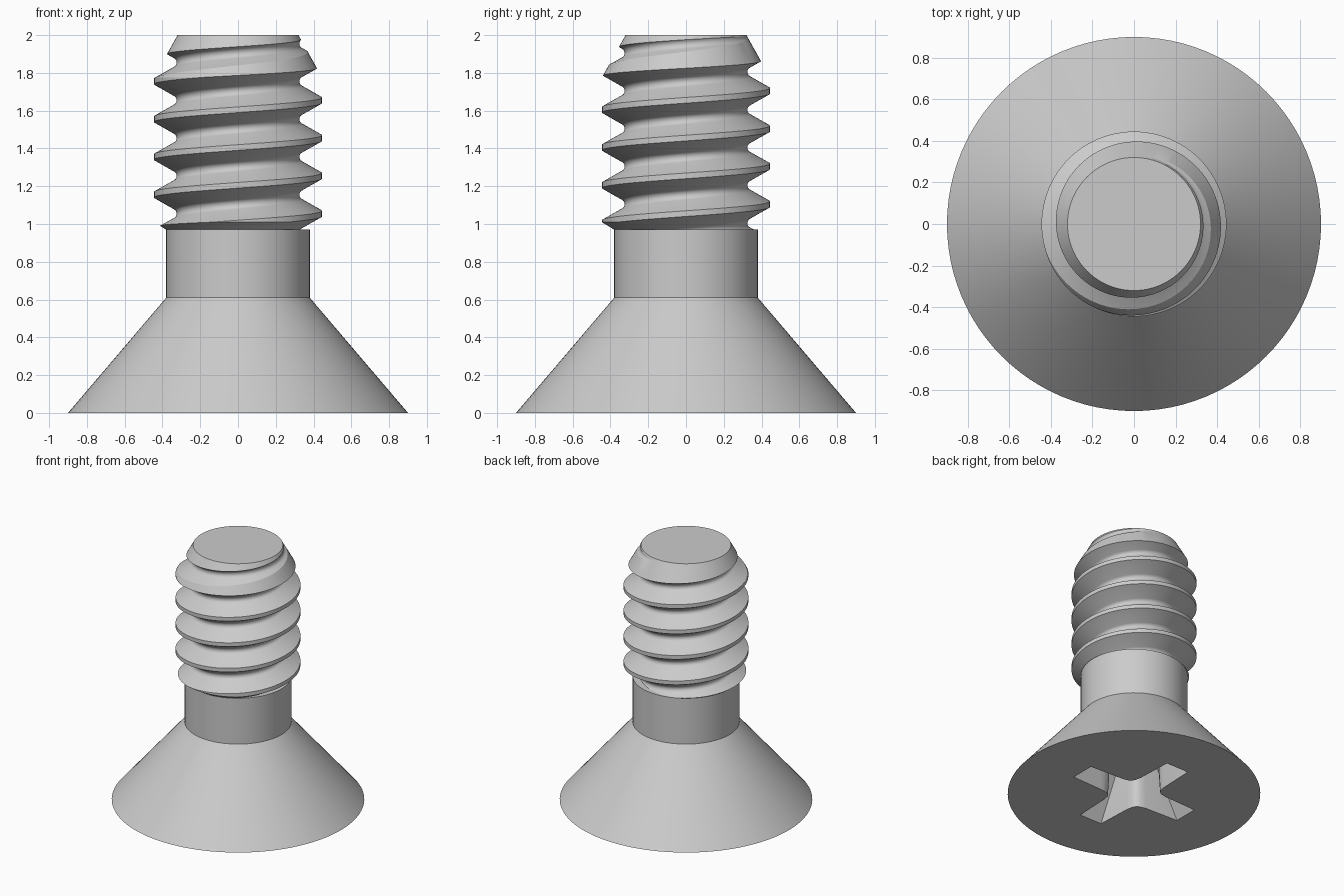
import bpy
import bmesh
from math import cos, sin, radians, tau
from mathutils import Vector

cube = bpy.data.objects.get("Cube")
if cube:
    bpy.data.objects.remove(cube, do_unlink=True)

SEGMENTS = 96
PITCH = 0.2

steel = bpy.data.materials.new("grey steel")
steel.use_nodes = True
GREY = (0.6, 0.6, 0.6, 1.0)
steel.diffuse_color = GREY
steel.node_tree.nodes["Principled BSDF"].inputs["Base Color"].default_value = GREY


def finish(bm, name):
    """Turn a bmesh into a named object with the steel material."""
    bmesh.ops.recalc_face_normals(bm, faces=bm.faces)
    mesh = bpy.data.meshes.new(name)
    bm.to_mesh(mesh)
    bm.free()
    mesh.materials.append(steel)
    obj = bpy.data.objects.new(name, mesh)
    bpy.context.collection.objects.link(obj)
    return obj


def loft(rings, name):
    """Skin a stack of equal point rings and cap both ends."""
    bm = bmesh.new()
    rows = [[bm.verts.new(p) for p in ring] for ring in rings]
    count = len(rows[0])
    for low, high in zip(rows, rows[1:]):
        for i in range(count):
            j = (i + 1) % count
            bm.faces.new((low[i], low[j], high[j], high[i]))
    bm.faces.new(rows[0])
    bm.faces.new(rows[-1])
    return finish(bm, name)


def lathe(profile, name):
    angles = [tau * i / SEGMENTS for i in range(SEGMENTS)]
    return loft([[(r * cos(a), r * sin(a), z) for a in angles] for r, z in profile], name)


def select_only(obj):
    bpy.ops.object.select_all(action="DESELECT")
    obj.select_set(True)
    bpy.context.view_layer.objects.active = obj


def boolean(obj, cutter, operation):
    cutter.hide_render = True
    mod = obj.modifiers.new("cut", "BOOLEAN")
    mod.operation, mod.object, mod.solver = operation, cutter, "EXACT"
    select_only(obj)
    bpy.ops.object.modifier_apply(modifier=mod.name)
    bpy.data.objects.remove(cutter, do_unlink=True)


def recess_ring(z):
    """Cross outline whose arms shorten with depth."""
    s = 1 - 0.3 * z
    arm = [(0.48 - 0.55 * z, -0.096 * s), (0.48 - 0.55 * z, 0.096 * s),
           (0.2 * s, 0.108 * s), (0.155 * s, 0.117 * s),
           (0.132 * s, 0.132 * s), (0.117 * s, 0.155 * s), (0.108 * s, 0.2 * s)]
    return [(x * cos(q) - y * sin(q), x * sin(q) + y * cos(q), z)
            for q in (0, tau / 4, tau / 2, tau * 3 / 4) for x, y in arm]


def helical_rod():
    """Sweep one thread pitch up a helix and close both ends."""
    root, fillet, start, turns = 0.325, 0.03, 0.655, 8
    arc = [(root + fillet * (1 - cos(radians(a))), PITCH / 2 - fillet * sin(radians(a)))
           for a in range(0, 61, 15)]
    upper = [(0.445, 0.015)] + arc[::-1]
    profile = [(r, -z) for r, z in reversed(upper)] + upper
    bm = bmesh.new()
    verts = [bm.verts.new((r, 0, start + z)) for r, z in profile]
    edges = [bm.edges.new(pair) for pair in zip(verts, verts[1:])]
    bmesh.ops.spin(bm, geom=verts + edges, axis=(0, 0, 1), cent=(0, 0, 0),
                   dvec=Vector((0, 0, PITCH / SEGMENTS)), angle=tau * turns,
                   steps=SEGMENTS * turns)
    bmesh.ops.remove_doubles(bm, verts=bm.verts, dist=0.0005)
    rim = [e for e in bm.edges if e.is_boundary]
    bottom, top = bm.verts.new((0, 0, 0.4)), bm.verts.new((0, 0, 2.6))
    for e in rim:
        a, b = e.verts
        bm.faces.new((a, b, bottom if a.co.z < 1.4 else top))
    return finish(bm, "thread")


# Countersunk head with cross recess
head = lathe([(0.9, 0), (0.38, 0.61)], "head")
boolean(head, loft([recess_ring(-0.05), recess_ring(0.4)], "recess_cutter"), "DIFFERENCE")

# Plain shank
shank = lathe([(0.38, 0.61), (0.38, 0.97)], "shank")

# Thread trimmed by a chamfered envelope
thread = helical_rod()
envelope = lathe([(0.365, 0.96), (0.38, 0.97), (0.47, 1.025), (0.47, 1.732), (0.32, 2)],
                 "thread_envelope")
boolean(thread, envelope, "INTERSECT")

for part in (head, shank, thread):
    select_only(part)
    bpy.ops.object.shade_smooth_by_angle(angle=radians(25))
